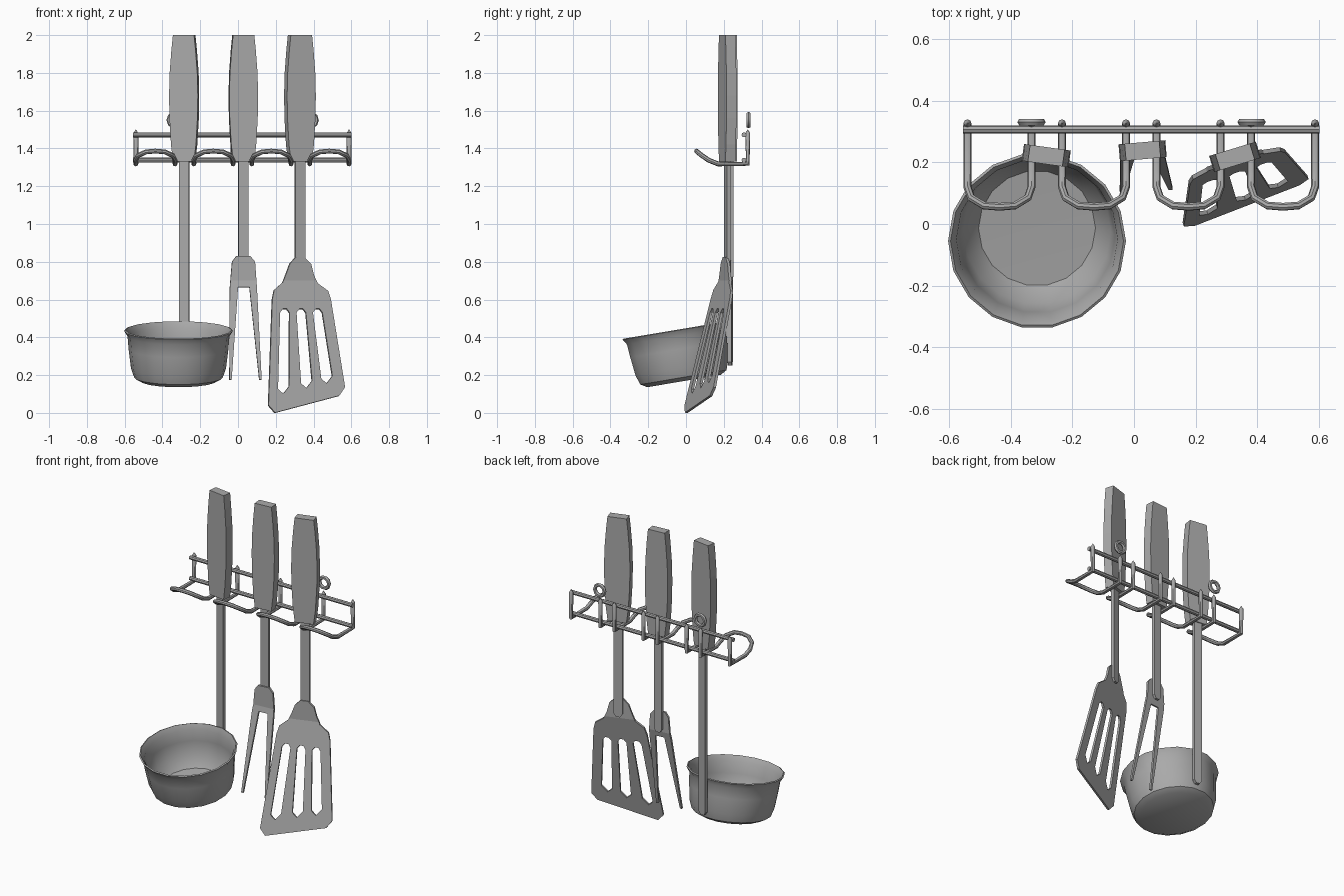
import bpy, bmesh, math
from mathutils import Matrix, Vector

cube = bpy.data.objects.get("Cube")
if cube:
    bpy.data.objects.remove(cube)

steel = bpy.data.materials.new("steel_grey")
steel.use_nodes = True
steel.diffuse_color = (0.4, 0.4, 0.4, 1)
steel.node_tree.nodes["Principled BSDF"].inputs["Base Color"].default_value = (0.4, 0.4, 0.4, 1)


def add_object(name, data):
    obj = bpy.data.objects.new(name, data)
    bpy.context.collection.objects.link(obj)
    data.materials.append(steel)
    return obj


def smooth(obj):
    bpy.ops.object.select_all(action="DESELECT")
    obj.select_set(True)
    bpy.context.view_layer.objects.active = obj
    if obj.type == "CURVE":
        bpy.ops.object.convert(target="MESH")
    bpy.ops.object.shade_smooth_by_angle(angle=math.radians(40))


def plate(name, loops, centre, degrees, thickness, bend=0.0):
    """Sheet cut from x-z outlines (first outer, rest holes), turned and bent forward."""
    bm = bmesh.new()
    for loop in loops:
        vs = [bm.verts.new((x, 0, z)) for x, z in loop]
        for a, b in zip(vs, vs[1:] + vs[:1]):
            bm.edges.new((a, b))
    bmesh.ops.triangle_fill(bm, edges=bm.edges[:], use_beauty=True, normal=(0, -1, 0))
    if bend:
        for cut in (0.7, 0.6, 0.4):
            bmesh.ops.bisect_plane(bm, geom=bm.verts[:] + bm.edges[:] + bm.faces[:],
                                   plane_co=(0, 0, cut), plane_no=(0, 0, 1))
    slope = math.tan(math.radians(degrees))
    for v in bm.verts:
        v.co.y = centre[1] + (v.co.x - centre[0]) * slope - bend * max(0, 0.7 - v.co.z)
    bmesh.ops.recalc_face_normals(bm, faces=bm.faces[:])
    mesh = bpy.data.meshes.new(name)
    bm.to_mesh(mesh)
    bm.free()
    solid = add_object(name, mesh).modifiers.new("thickness", "SOLIDIFY")
    solid.thickness = thickness
    solid.offset = 0


def symmetric(cx, half):
    """Closed outline from its right half."""
    return [(cx + w, z) for w, z in half] + [(cx - w, z) for w, z in reversed(half)]


def tube(name, points, radius, pointed=False):
    curve = bpy.data.curves.new(name, "CURVE")
    curve.dimensions = "3D"
    curve.bevel_depth = radius
    curve.bevel_resolution = 2
    curve.use_fill_caps = True
    spline = curve.splines.new("POLY")
    spline.points.add(len(points) - 1)
    for p, co in zip(spline.points, points):
        p.co = (*co, 1)
    if pointed:
        spline.points[0].radius = spline.points[-1].radius = 0.1
    smooth(add_object(name, curve))


# Handles and flat shanks of the three utensils
handle = [(0.055, 1.33), (0.066, 1.42), (0.074, 1.56), (0.076, 1.68),
          (0.073, 1.8), (0.064, 1.92), (0.056, 2.0)]
utensils = {"ladle": (-0.285, 0.222, -8, 0.25, 0.012),
            "fork": (0.028, 0.238, 5, 0.7, 0),
            "spatula": (0.328, 0.218, 17, 0.71, 0)}
for name, (x, y, turn, low, back) in utensils.items():
    plate(name + "_handle", [symmetric(x, handle)], (x, y), turn, 0.055)
    shank = [(0.012, low), (0.026, low + 0.02), (0.026, 1.35)]
    plate(name + "_shank", [symmetric(x, shank)], (x, y + back), turn, 0.02)

# Fork head with two tapering tines
fork = [(-0.01, 0.83), (0.065, 0.83), (0.09, 0.8), (0.1, 0.66), (0.125, 0.175), (0.112, 0.175),
        (0.06, 0.665), (0.0, 0.665), (-0.034, 0.175), (-0.046, 0.175), (-0.044, 0.66), (-0.032, 0.8)]
plate("fork_head", [fork], (0.028, 0.225), 5, 0.014, 0.22)

# Slotted spatula blade with a slanted lower edge
blade = [(0.305, 0.825), (0.35, 0.825), (0.385, 0.79), (0.4, 0.73), (0.42, 0.685), (0.475, 0.645),
         (0.49, 0.6), (0.565, 0.135), (0.535, 0.09), (0.195, 0.0), (0.16, 0.04), (0.18, 0.6),
         (0.19, 0.65), (0.235, 0.69), (0.255, 0.74), (0.273, 0.79)]
slots = []
for x, low_x, low_z in ((0.246, 0.238, 0.1), (0.333, 0.36, 0.13), (0.42, 0.467, 0.155)):
    slots.append([(x - 0.025, 0.53), (x - 0.01, 0.55), (x + 0.01, 0.55), (x + 0.025, 0.53),
                  (low_x + 0.031, low_z + 0.04), (low_x, low_z), (low_x - 0.028, low_z + 0.025)])
plate("spatula_blade", [blade] + slots, (0.328, 0.208), 18, 0.014, 0.235)

# Ladle bowl: turned profile, open and tilted forward
profile = [(0, -0.27), (0.2, -0.27), (0.235, -0.25), (0.252, -0.2), (0.264, -0.1), (0.27, -0.03),
           (0.289, 0), (0.281, 0.004), (0.262, -0.03), (0.254, -0.1), (0.24, -0.19),
           (0.19, -0.25), (0, -0.255)]
bm = bmesh.new()
vs = [bm.verts.new((r, 0, z)) for r, z in profile]
edges = [bm.edges.new(pair) for pair in zip(vs, vs[1:])]
bmesh.ops.spin(bm, geom=vs + edges, cent=(0, 0, 0), axis=(0, 0, 1),
               angle=math.tau, steps=18, use_duplicate=False)
bmesh.ops.remove_doubles(bm, verts=bm.verts[:], dist=0.0005)
bmesh.ops.recalc_face_normals(bm, faces=bm.faces[:])
tilt = Matrix.Translation(Vector((-0.315, -0.055, 0.435))) @ Matrix.Rotation(math.radians(9.5), 4, "X")
bm.transform(tilt)
mesh = bpy.data.meshes.new("ladle_bowl")
bm.to_mesh(mesh)
bm.free()
smooth(add_object("ladle_bowl", mesh))

# Rack rails
for name, z in (("upper_rail", 1.472), ("lower_rail", 1.338)):
    tube(name, [(-0.555, 0.307, z), (0.602, 0.307, z)], 0.013)

# Four wire hooks, each a loop between two uprights
side = [(0.104, 0.327, 1.5), (0.104, 0.327, 1.48), (0.104, 0.327, 1.318), (0.104, 0.17, 1.318),
        (0.104, 0.12, 1.338), (0.092, 0.085, 1.362), (0.05, 0.06, 1.382)]
for i in range(4):
    cx = -0.437 + i * 0.307
    path = [(cx - x, y, z) for x, y, z in side] + [(cx, 0.056, 1.386)]
    path += [(cx + x, y, z) for x, y, z in reversed(side)]
    tube(f"wire_hook_{i + 1}", path, 0.013, pointed=True)

# Two wall rings above the rack
for name, x in (("right_wall_ring", -0.333), ("left_wall_ring", 0.382)):
    bpy.ops.mesh.primitive_torus_add(location=(x, 0.331, 1.55), rotation=(math.pi / 2, 0, 0),
                                     major_radius=0.034, minor_radius=0.012,
                                     major_segments=10, minor_segments=6)
    ring = bpy.context.object
    ring.name = name
    ring.data.materials.append(steel)
    smooth(ring)
